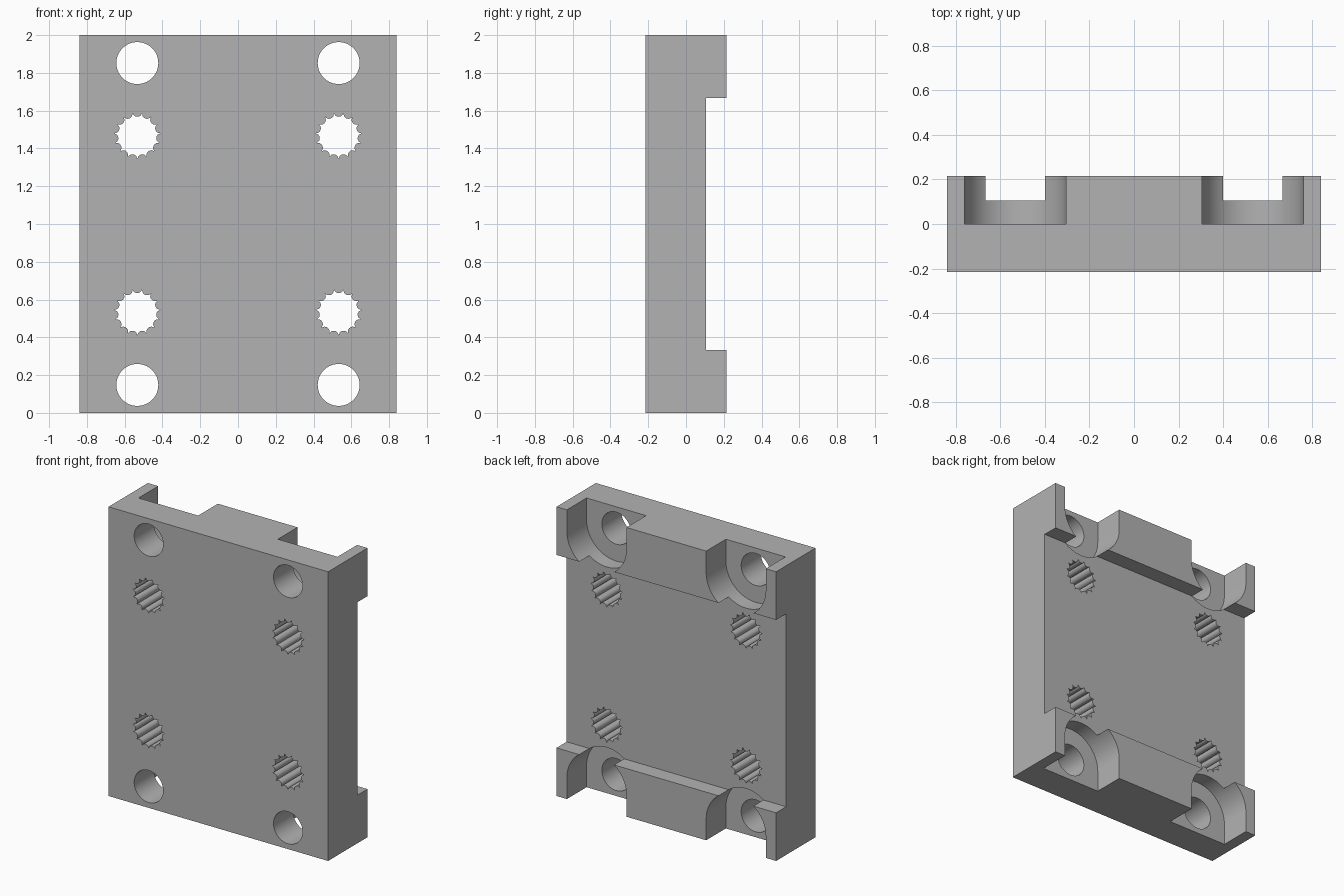
import bpy
import bmesh
from math import cos, sin, pi

cube = bpy.data.objects.get("Cube")
if cube:
    bpy.data.objects.remove(cube, do_unlink=True)

grey = bpy.data.materials.new("plain grey")
grey.use_nodes = True
grey.diffuse_color = (0.45, 0.45, 0.45, 1)
grey.node_tree.nodes["Principled BSDF"].inputs["Base Color"].default_value = grey.diffuse_color

WIDTH, DEPTH, HEIGHT = 1.68, 0.43, 2.0
BACK = DEPTH / 2
HOLE_X = 0.533
BOLT_Z, SPLINE_Z = 0.852, 0.467     # offsets from mid height
BOLT_R, BORE_R, SPLINE_R, TEETH = 0.111, 0.228, 0.122, 15


def extrude(name, points, offset):
    """Solid made by extruding a planar outline along an offset."""
    bm = bmesh.new()
    face = bm.faces.new([bm.verts.new(p) for p in points])
    top = bmesh.ops.extrude_face_region(bm, geom=[face])["geom"]
    bmesh.ops.translate(bm, vec=offset, verts=[v for v in top if isinstance(v, bmesh.types.BMVert)])
    bmesh.ops.recalc_face_normals(bm, faces=bm.faces)
    mesh = bpy.data.meshes.new(name)
    bm.to_mesh(mesh)
    bm.free()
    mesh.materials.append(grey)
    obj = bpy.data.objects.new(name, mesh)
    bpy.context.collection.objects.link(obj)
    return obj


def cutter(name, outline, x, z, y0, y1):
    obj = extrude(name, [(x + u, y0, z + v) for u, v in outline], (0, y1 - y0, 0))
    obj.hide_render = True
    return obj


def arc(radius, start, end, steps):
    return [(radius * cos(start + (end - start) * i / steps),
             radius * sin(start + (end - start) * i / steps)) for i in range(steps + 1)]


def splined_outline():
    """Round hole with rounded ridges between sharp outward grooves."""
    steps, pts = 8, []
    for i in range(TEETH * steps):
        t = (i % steps) / steps
        r = SPLINE_R - 0.021 * (1 - (2 * t - 1) ** 2) ** 0.5
        a = -pi / 2 + 2 * pi * i / (TEETH * steps)
        pts.append((r * cos(a), r * sin(a)))
    return pts


# Plate with a raised rail along the top and bottom of its back
profile = [(-BACK, 0), (BACK, 0), (BACK, 0.333), (0.105, 0.333),
           (0.105, 1.667), (BACK, 1.667), (BACK, HEIGHT), (-BACK, HEIGHT)]
plate = extrude("mounting_plate", [(-WIDTH / 2, y, z) for y, z in profile], (WIDTH, 0, 0))

# Bolt holes, open-ended counterbores and splined holes in each corner
cutters = []
for sx in (-1, 1):
    for sz in (-1, 1):
        x, z = sx * HOLE_X, 1 + sz * BOLT_Z
        slot = [(u, v * sz) for u, v in arc(BORE_R, pi, 2 * pi, 48)
                + [(BORE_R, 0.4), (-BORE_R, 0.4)]]
        cutters += [
            cutter("bolt_hole", arc(BOLT_R, 0, 2 * pi, 64)[:-1], x, z, -0.4, 0.1),
            cutter("counterbore", slot, x, z, 0, 0.4),
            cutter("splined_hole", splined_outline(), x, 1 + sz * SPLINE_Z, -0.4, 0.4)]

bpy.ops.object.select_all(action="DESELECT")
plate.select_set(True)
bpy.context.view_layer.objects.active = plate
for obj in cutters:
    mod = plate.modifiers.new(obj.name, "BOOLEAN")
    mod.operation = "DIFFERENCE"
    mod.solver = "EXACT"
    mod.object = obj
    bpy.ops.object.modifier_apply(modifier=mod.name)
    bpy.data.objects.remove(obj, do_unlink=True)

bpy.ops.object.shade_smooth_by_angle(angle=pi / 5)
